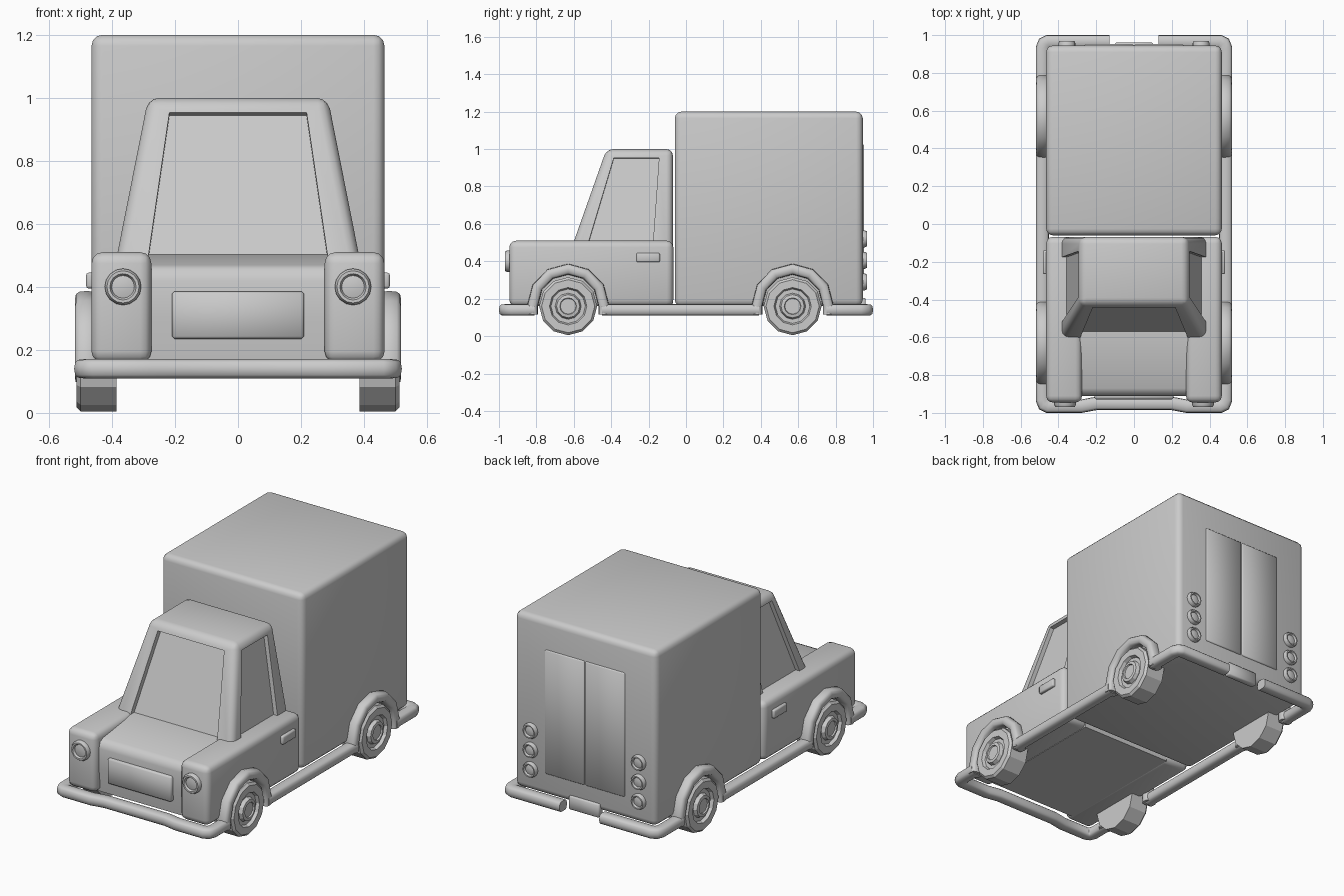
import bpy, bmesh, math
from mathutils import Vector, Matrix

if "Cube" in bpy.data.objects:
    bpy.data.objects.remove(bpy.data.objects["Cube"])


def finish(name, bm, smooth=True):
    bmesh.ops.recalc_face_normals(bm, faces=bm.faces[:])
    me = bpy.data.meshes.new(name)
    bm.to_mesh(me)
    bm.free()
    ob = bpy.data.objects.new(name, me)
    bpy.context.collection.objects.link(ob)
    if smooth:
        bpy.ops.object.select_all(action='DESELECT')
        ob.select_set(True)
        bpy.context.view_layer.objects.active = ob
        bpy.ops.object.shade_smooth_by_angle(angle=math.radians(50))
    return ob


def box(name, lo, hi, r, segs=3):
    lo, hi = Vector(lo), Vector(hi)
    bm = bmesh.new()
    bmesh.ops.create_cube(bm, size=1)
    for v in bm.verts:
        v.co = Vector([(lo[i] + hi[i]) / 2 + v.co[i] * (hi[i] - lo[i]) for i in range(3)])
    if r:
        bmesh.ops.bevel(bm, geom=bm.edges[:], offset=r, segments=segs, profile=0.5, affect='EDGES')
    return finish(name, bm)


def lathe(name, profile, loc, axis, n, smooth=True):
    """Spin (radius, height) points round an axis; first and last are capped."""
    bm = bmesh.new()
    rings = [[bm.verts.new((r * math.cos(2 * math.pi * i / n), r * math.sin(2 * math.pi * i / n), h))
              for i in range(n)] for r, h in profile]
    for a, b in zip(rings, rings[1:]):
        for i in range(n):
            bm.faces.new((a[i], a[(i + 1) % n], b[(i + 1) % n], b[i]))
    bm.faces.new(rings[0])
    bm.faces.new(rings[-1])
    rot = Vector(axis).to_track_quat('Z', 'Y').to_matrix().to_4x4()
    bm.transform(Matrix.Translation(loc) @ rot)
    return finish(name, bm, smooth)


def sweep(name, pts, fixed, a, b):
    """Rounded bar along a planar path; a = half size along the fixed axis, b = across it."""
    pts, k = [Vector(p) for p in pts], Vector(fixed)
    bm = bmesh.new()
    rings = []
    for i, p in enumerate(pts):
        d0 = (p - pts[i - 1]).normalized() if i else (pts[1] - p).normalized()
        d1 = (pts[i + 1] - p).normalized() if i < len(pts) - 1 else d0
        t = (d0 + d1).normalized()
        side = t.cross(k) / max(t.dot(d0), 0.5)
        ring = []
        for j in range(12):
            c, s = math.cos(j * math.pi / 6), math.sin(j * math.pi / 6)
            u = math.copysign(abs(c) ** 0.65, c) * a
            w = math.copysign(abs(s) ** 0.65, s) * b
            ring.append(bm.verts.new(p + k * u + side * w))
        rings.append(ring)
    for q, r in zip(rings, rings[1:]):
        for j in range(12):
            bm.faces.new((q[j], q[(j + 1) % 12], r[(j + 1) % 12], r[j]))
    bm.faces.new(rings[0])
    bm.faces.new(rings[-1])
    return finish(name, bm)


# cargo box with two rear door panels
box("cargo_box", (-0.465, -0.06, 0.16), (0.465, 0.945, 1.2), 0.035)
for s in (-1, 1):
    x0, x1 = sorted((0.003 * s, 0.262 * s))
    box("rear_door", (x0, 0.92, 0.29), (x1, 0.953, 1.025), 0.006, 1)

# bonnet: side profile extruded across
bm = bmesh.new()
prof = [(-0.895, 0.16), (-0.91, 0.3), (-0.91, 0.42), (-0.9, 0.455), (-0.87, 0.47),
        (-0.58, 0.502), (-0.07, 0.502), (-0.07, 0.16)]
f = bm.faces.new([bm.verts.new((-0.3, y, z)) for y, z in prof])
ext = bmesh.ops.extrude_face_region(bm, geom=[f])
bmesh.ops.translate(bm, vec=(0.6, 0, 0), verts=[v for v in ext['geom'] if isinstance(v, bmesh.types.BMVert)])
finish("bonnet", bm)

# raised cab sides
for s in (-1, 1):
    x0, x1 = sorted((0.275 * s, 0.465 * s))
    box("cab_side", (x0, -0.945, 0.16), (x1, -0.068, 0.51), 0.035)

# upper cab: tapered block with recessed windows
bm = bmesh.new()
lo = [bm.verts.new(p) for p in ((-0.4, -0.63, 0.42), (0.4, -0.63, 0.42), (0.4, -0.07, 0.42), (-0.4, -0.07, 0.42))]
hi = [bm.verts.new(p) for p in ((-0.285, -0.425, 1), (0.285, -0.425, 1), (0.285, -0.07, 1), (-0.285, -0.07, 1))]
bm.faces.new(lo[::-1])
bm.faces.new(hi)
bm.faces.new((lo[2], lo[3], hi[3], hi[2]))


def window(a, b, c, d, u0, u1, v0, v1, depth):
    n = (b.co - a.co).cross(d.co - a.co).normalized()

    def at(u, v):
        return a.co.lerp(b.co, u).lerp(d.co.lerp(c.co, u), v)
    co = [at(u0, v0), at(u1, v0), at(u1, v1), at(u0, v1)]
    rim = [bm.verts.new(p) for p in co]
    glass = [bm.verts.new(p - n * depth) for p in co]
    outer = (a, b, c, d)
    for i in range(4):
        j = (i + 1) % 4
        bm.faces.new((outer[i], outer[j], rim[j], rim[i]))
        bm.faces.new((rim[i], rim[j], glass[j], glass[i]))
    bm.faces.new(glass)


window(lo[0], lo[1], hi[1], hi[0], 0.13, 0.87, 0.1, 0.92, 0.03)
window(lo[1], lo[2], hi[2], hi[1], 0.15, 0.8, 0.12, 0.92, 0.025)
window(lo[3], lo[0], hi[0], hi[3], 0.2, 0.85, 0.12, 0.92, 0.025)
corner = set(lo + hi)
bmesh.ops.recalc_face_normals(bm, faces=bm.faces[:])
edges = [e for e in bm.edges if e.verts[0] in corner and e.verts[1] in corner]
bmesh.ops.bevel(bm, geom=edges, offset=0.035, segments=3, profile=0.5, affect='EDGES')
finish("cab_top", bm)

# number plates
box("front_plate", (-0.21, -0.928, 0.235), (0.21, -0.89, 0.385), 0.008, 1)
box("rear_plate", (-0.1, 0.92, 0.125), (0.1, 0.96, 0.205), 0.006, 1)

# bumpers, sills and wheel arches
ZB, XB = 0.14, 0.485
AXLES = (-0.63, 0.57)
half = [(0.2, -0.95), (0.28, -0.965), (0.455, -0.965), (0.475, -0.955), (XB, -0.93), (XB, -0.81)]
front = [(-x, y, ZB) for x, y in reversed(half)] + [(x, y, ZB) for x, y in half]
sweep("front_bumper", front, (0, 0, 1), 0.031, 0.035)
for s in (-1, 1):
    sweep("sill", [(s * XB, -0.45, ZB), (s * XB, 0.39, ZB)], (0, 0, 1), 0.031, 0.035)
    rear = [(XB, 0.75), (XB, 0.93), (0.475, 0.955), (0.455, 0.965), (0.13, 0.965)]
    sweep("rear_bumper", [(s * x, y, ZB) for x, y in rear], (0, 0, 1), 0.031, 0.035)
    for yc in AXLES:
        arc = [(s * 0.48, yc - 0.19 * math.cos(i * math.pi / 6), 0.165 + 0.193 * math.sin(i * math.pi / 6))
               for i in range(7)]
        arc = [(s * 0.48, yc - 0.19, 0.115)] + arc + [(s * 0.48, yc + 0.19, 0.115)]
        sweep("wheel_arch", arc, (1, 0, 0), 0.038, 0.028)

        # twelve-sided wheels
        tyre = [(0.155, 0.385), (0.155, 0.5), (0.142, 0.513), (0.1, 0.513), (0.092, 0.495),
                (0.07, 0.495), (0.062, 0.515), (0.045, 0.518), (0.042, 0.51)]
        lathe("wheel", tyre, (0, yc, 0.16), (s, 0, 0), 12, False)

# lamps
lamp = [(1, -0.02), (1, 0.014), (0.88, 0.026), (0.72, 0.026), (0.62, 0.014), (0.3, 0.018)]
for s in (-1, 1):
    lathe("headlamp", [(r * 0.058, h) for r, h in lamp], (s * 0.365, -0.943, 0.4), (0, -1, 0), 16)
    for z in (0.29, 0.405, 0.52):
        lathe("tail_lamp", [(r * 0.045, h) for r, h in lamp], (s * 0.355, 0.943, z), (0, 1, 0), 16)
    # door handles
    x0, x1 = sorted((0.45 * s, 0.482 * s))
    box("door_handle", (x0, -0.265, 0.395), (x1, -0.14, 0.445), 0.008, 2)
